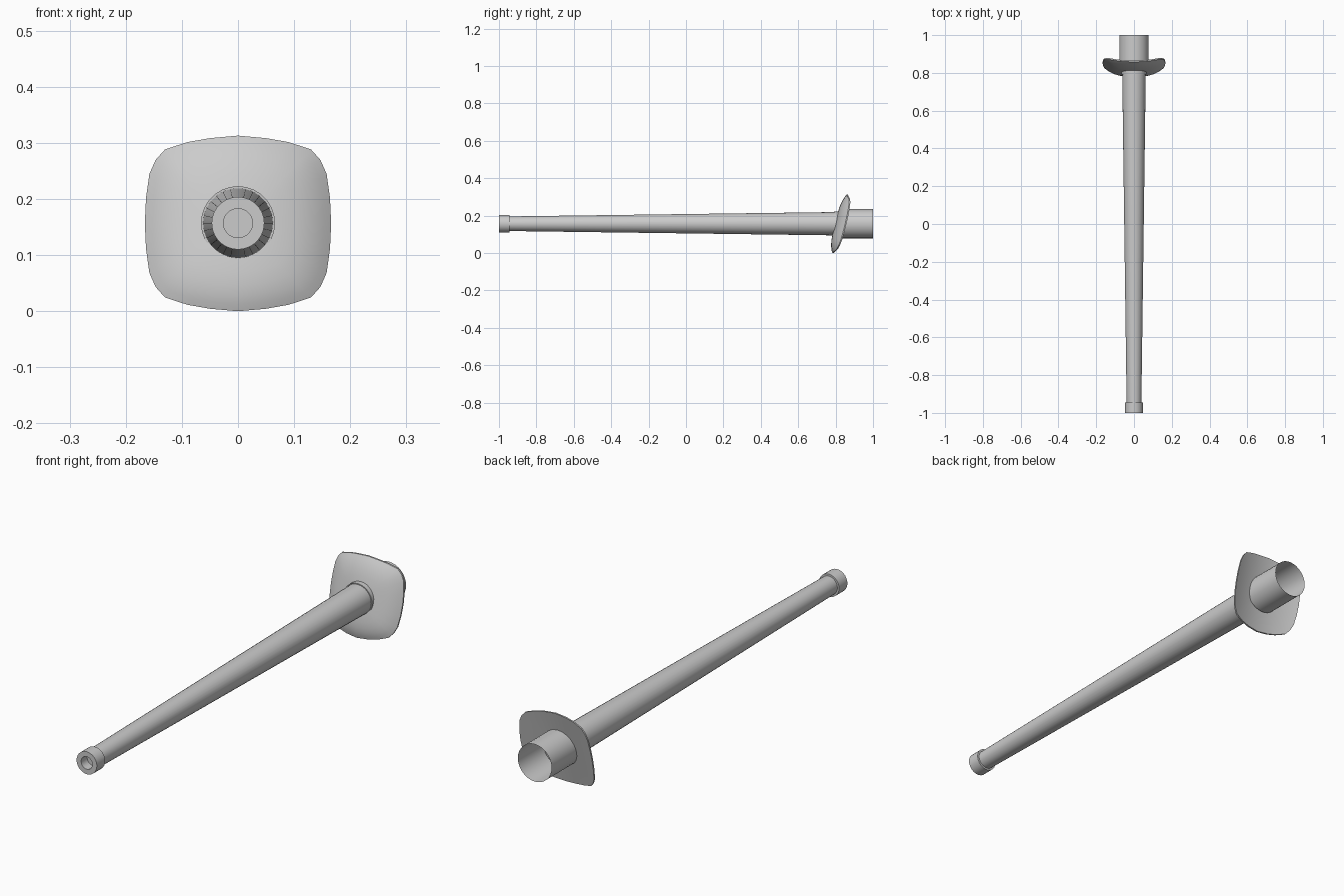
import bpy, bmesh, math

if "Cube" in bpy.data.objects:
    bpy.data.objects.remove(bpy.data.objects["Cube"])

AXIS_Z = 0.157   # height of the barrel axis

steel = bpy.data.materials.new("light_grey_steel")
steel.diffuse_color = (0.6, 0.6, 0.6, 1)
steel.use_nodes = True
steel.node_tree.nodes["Principled BSDF"].inputs["Base Color"].default_value = steel.diffuse_color


def finish(name, bm, angle=35, fix_normals=True):
    if fix_normals:
        bmesh.ops.recalc_face_normals(bm, faces=bm.faces)
    mesh = bpy.data.meshes.new(name)
    bm.to_mesh(mesh)
    bm.free()
    mesh.materials.append(steel)
    ob = bpy.data.objects.new(name, mesh)
    bpy.context.collection.objects.link(ob)
    bpy.ops.object.select_all(action='DESELECT')
    ob.select_set(True)
    bpy.context.view_layer.objects.active = ob
    bpy.ops.object.shade_smooth_by_angle(angle=math.radians(angle))
    return ob


def loft(bm, a, b):
    n = len(a)
    for i in range(n):
        bm.faces.new((a[i], a[(i + 1) % n], b[(i + 1) % n], b[i]))


def lathe(name, profile, segs=28, cap_start=False, cap_end=False):
    """Turn (radius, y) points around the barrel axis."""
    bm = bmesh.new()
    rings = []
    for r, y in profile:
        rings.append([bm.verts.new((r * math.cos(2 * math.pi * i / segs), y,
                                    AXIS_Z + r * math.sin(2 * math.pi * i / segs)))
                      for i in range(segs)])
    for a, b in zip(rings, rings[1:]):
        loft(bm, a, b)
    if cap_start:
        bm.faces.new(rings[0])
    if cap_end:
        bm.faces.new(rings[-1])
    return finish(name, bm)


# Muzzle ring with a shallow bore, and the long tapering barrel
lathe("muzzle", [(0.026, -0.96), (0.026, -1.0), (0.047, -1.0),
                 (0.047, -0.945), (0.038, -0.945)], cap_start=True)
lathe("barrel", [(0.039, -0.95), (0.063, 0.85)], cap_end=True)

# Narrow collar where the barrel enters the shield
lathe("collar", [(0.061, 0.792), (0.066, 0.792), (0.066, 0.83)])

# Open sleeve behind the shield
lathe("rear_sleeve", [(0.078, 0.82), (0.078, 1.0)], segs=32)

# Shield: rounded-rectangle plate, leaning back and bowed, domed at the front
quarter = [(0, 0.1565), (0.05, 0.152), (0.09, 0.145), (0.13, 0.132),
           (0.147, 0.113), (0.158, 0.088), (0.164, 0.045), (0.166, 0)]
half = quarter + [(x, -z) for x, z in quarter[-2::-1]]
outline = half + [(-x, z) for x, z in half[-2:0:-1]]


def back_y(x, z):
    return 0.79 + 0.24 * z + 0.03 * (x / 0.165) ** 2


def shield_ring(bm, t, front):
    ring = []
    for px, pz in outline:
        x, z = px * t, pz * t + 0.1565
        y = back_y(x, z)
        if front:
            y -= 0.007 + 0.024 * (1 - t ** 4)
        ring.append(bm.verts.new((x, y, z)))
    return ring


bm = bmesh.new()
steps = [0.15, 0.35, 0.55, 0.7, 0.82, 0.92, 1.0]
rings = [shield_ring(bm, t, True) for t in steps]
rings += [shield_ring(bm, t, False) for t in reversed(steps)]
for a, b in zip(rings, rings[1:]):
    loft(bm, a, b)
bm.faces.new(rings[0])
bm.faces.new(rings[-1])
finish("shield", bm, angle=40)
